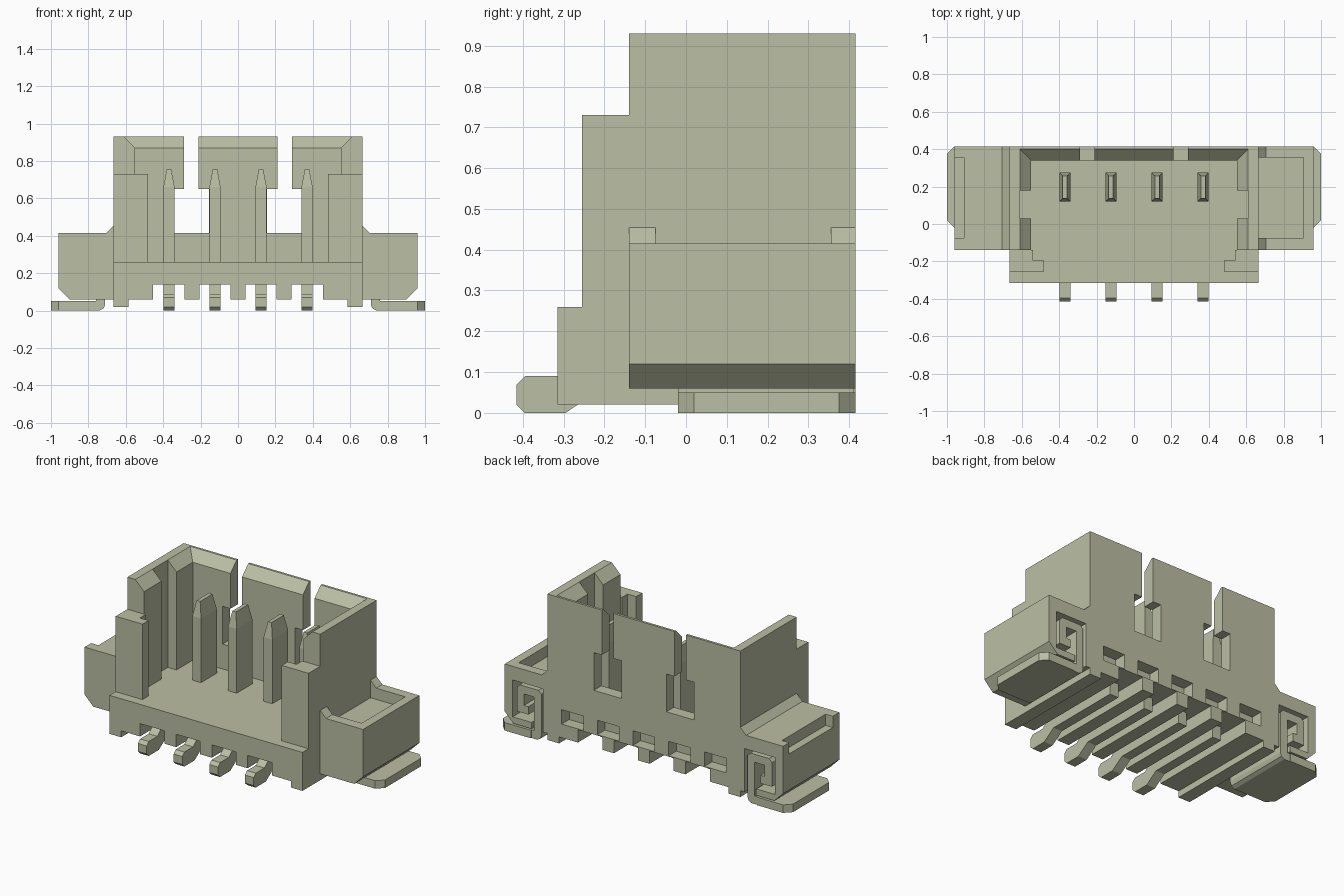
import bpy, bmesh

cube = bpy.data.objects.get("Cube")
if cube:
    bpy.data.objects.remove(cube, do_unlink=True)

mat = bpy.data.materials.new("pale_olive_grey")
mat.use_nodes = True
COLOR = (0.50, 0.52, 0.37, 1)
mat.diffuse_color = COLOR
mat.node_tree.nodes["Principled BSDF"].inputs["Base Color"].default_value = COLOR

PLACE = {"x": lambda p, t: (t, p[0], p[1]),
         "y": lambda p, t: (p[0], t, p[1]),
         "z": lambda p, t: (p[0], p[1], t)}


def prism(name, pts, axis, lo, hi, side=1):
    """Extrude a flat profile along an axis; side=-1 mirrors it in x."""
    bm = bmesh.new()
    rings = []
    for t in (lo, hi):
        ring = []
        for p in pts:
            x, y, z = PLACE[axis](p, t)
            ring.append(bm.verts.new((x * side, y, z)))
        rings.append(ring)
        bm.faces.new(ring)
    n = len(pts)
    for i in range(n):
        j = (i + 1) % n
        bm.faces.new((rings[0][i], rings[0][j], rings[1][j], rings[1][i]))
    bmesh.ops.recalc_face_normals(bm, faces=bm.faces)
    mesh = bpy.data.meshes.new(name)
    bm.to_mesh(mesh)
    bm.free()
    mesh.materials.append(mat)
    ob = bpy.data.objects.new(name, mesh)
    bpy.context.collection.objects.link(ob)
    return ob


def box(name, x, y, z, side=1):
    rect = [(x[0], y[0]), (x[1], y[0]), (x[1], y[1]), (x[0], y[1])]
    return prism(name, rect, "z", z[0], z[1], side)


def cut(ob, cutters):
    """Subtract the cutters and remove them."""
    for c in cutters:
        mod = ob.modifiers.new("cut", "BOOLEAN")
        mod.operation = "DIFFERENCE"
        mod.solver = "EXACT"
        mod.object = c
    bpy.context.view_layer.update()
    deps = bpy.context.evaluated_depsgraph_get()
    mesh = bpy.data.meshes.new_from_object(ob.evaluated_get(deps))
    ob.modifiers.clear()
    ob.data = mesh
    for c in cutters:
        bpy.data.objects.remove(c, do_unlink=True)


BACK, FRONT = 0.415, -0.315
PITCH = 0.246

# Base slab with side rails and teeth between the contacts
half = [(0.04, 0.06), (0.04, 0.14), (PITCH - 0.04, 0.14), (PITCH - 0.04, 0.06),
        (PITCH + 0.04, 0.06), (PITCH + 0.04, 0.14), (0.455, 0.14), (0.455, 0.06),
        (0.585, 0.06), (0.585, 0.02), (0.665, 0.02), (0.665, 0.26)]
base = prism("base", half + [(-x, z) for x, z in reversed(half)], "y", FRONT, BACK)
cut(base, [box("hole", (i * PITCH - 0.075, i * PITCH + 0.075), (0.34, 0.5), (0.145, 0.235))
           for i in range(-2, 3)])

# Back wall with bevelled inner lip and two T slots
back = prism("back_wall", [(0.34, 0.25), (BACK, 0.25), (BACK, 0.93), (0.40, 0.93), (0.34, 0.87)],
             "x", -0.665, 0.665)
cutters = []
for s in (1, -1):
    cutters.append(box("slot", (0.21, 0.29), (0.2, 0.6), (0.5, 1.1), s))
    cutters.append(box("window", (0.155, 0.345), (0.2, 0.6), (0.415, 0.65), s))
cut(back, cutters)

for s, label in ((1, "left"), (-1, "right")):
    # Side wall with bevelled guide ribs
    box(label + "_side_wall", (0.61, 0.665), (-0.14, BACK), (0.25, 0.93), s)
    rib = [(0.62, 0.25), (0.55, 0.25), (0.55, 0.87), (0.61, 0.93), (0.62, 0.93)]
    prism(label + "_rear_rib", rib, "y", 0.18, 0.41, s)
    prism(label + "_front_rib", rib, "y", -0.14, 0.03, s)

    # Lower front corner post, L-shaped in plan
    post = [(0.48, -0.255), (0.665, -0.255), (0.665, -0.14), (0.54, -0.14),
            (0.54, -0.195), (0.48, -0.195)]
    prism(label + "_front_post", post, "z", 0.25, 0.73, s)

    # Wing block with a gusset against the wall
    wing = prism(label + "_wing",
                 [(0.66, 0.06), (0.90, 0.06), (0.96, 0.12), (0.96, 0.415),
                  (0.705, 0.415), (0.665, 0.455), (0.66, 0.455)], "y", -0.14, BACK, s)
    pocket_x = (0.665, 0.905) if s > 0 else (0.91, 1.1)
    cut(wing, [box("pocket", pocket_x, (-0.075, 0.355), (0.345, 0.6), s),
               box("cavity", (0.695, 0.905), (-0.03, 0.6), (0.10, 0.33), s),
               box("slit", (0.695, 0.775), (-0.03, 0.6), (0.0, 0.2), s)])

    # Metal anchor: foot plate and hooked strip
    prism(label + "_anchor_plate",
          [(0.78, -0.02), (0.96, -0.02), (1.0, 0.02), (1.0, 0.375), (0.96, BACK), (0.78, BACK)],
          "z", 0, 0.05, s)
    prism(label + "_anchor_strip",
          [(0.80, 0), (0.74, 0), (0.718, 0.012), (0.71, 0.035), (0.71, 0.29), (0.73, 0.31),
           (0.86, 0.31), (0.88, 0.29), (0.88, 0.14), (0.80, 0.14), (0.80, 0.19),
           (0.83, 0.19), (0.83, 0.26), (0.76, 0.26), (0.76, 0.05), (0.80, 0.05)],
          "y", -0.02, 0.41, s)

# Contacts: upright blade with tapered tip, and a solder foot below
foot = [(-0.415, 0.02), (-0.395, 0), (-0.295, 0), (-0.215, 0.055), (0.27, 0.055),
        (0.27, 0.15), (-0.24, 0.15), (-0.31, 0.09), (-0.395, 0.09), (-0.415, 0.07)]
for i in range(4):
    x = (i - 1.5) * PITCH
    wide = (x - 0.03, x + 0.03)
    box(f"contact_blade_{i + 1}", wide, (0.12, 0.275), (0.14, 0.66))
    tip = box(f"contact_tip_{i + 1}", wide, (0.12, 0.275), (0.66, 0.755))
    for v in tip.data.vertices:
        if v.co.z > 0.7:
            v.co.x = x + (v.co.x - x) * 0.4
            v.co.y = 0.1975 + (v.co.y - 0.1975) * 0.78
    prism(f"contact_foot_{i + 1}", foot, "x", *wide)
